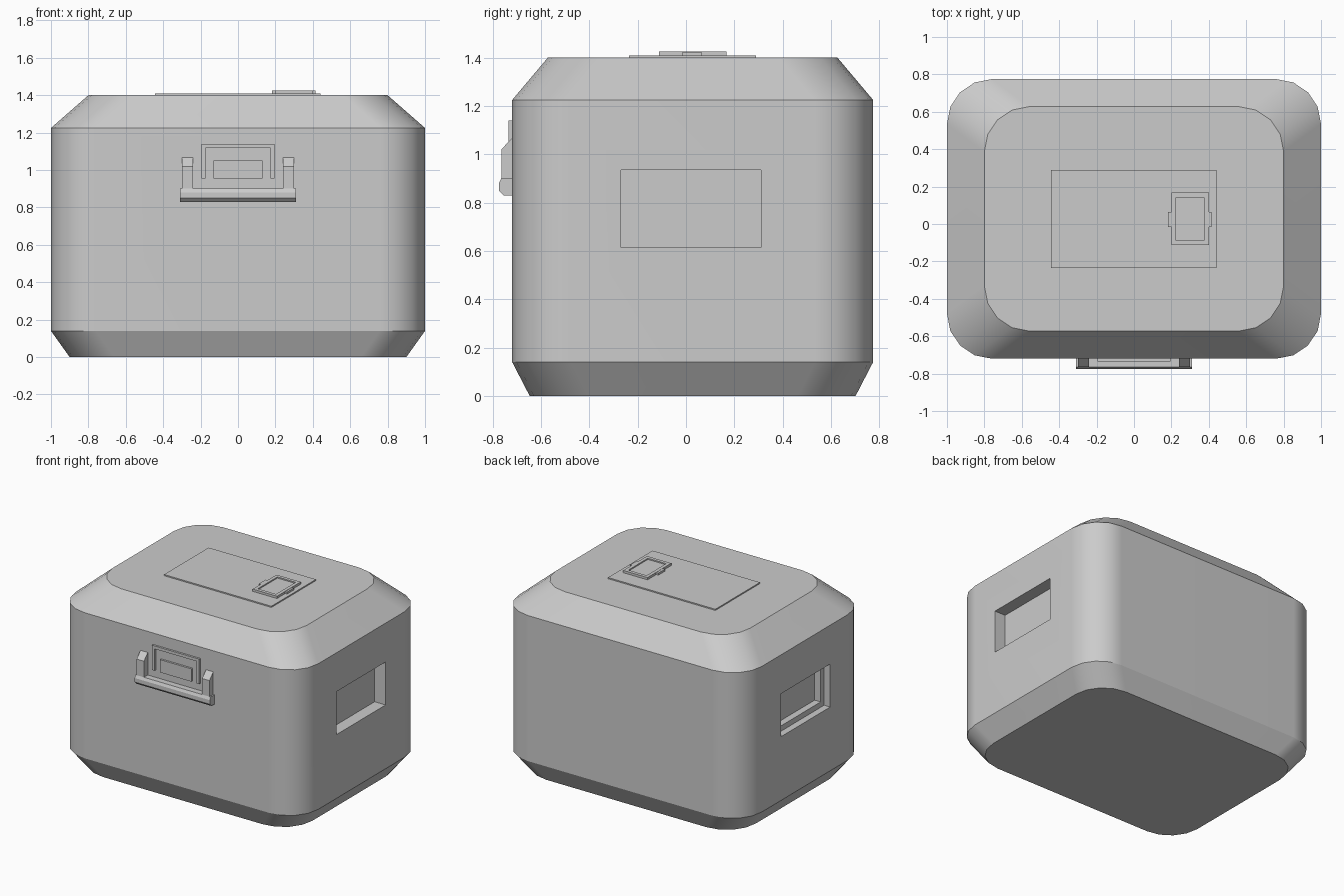
import bpy, bmesh, math

cube = bpy.data.objects.get("Cube")
if cube:
    bpy.data.objects.remove(cube, do_unlink=True)

grey = bpy.data.materials.new("light_grey")
grey.use_nodes = True
grey.diffuse_color = (0.6, 0.6, 0.6, 1)
grey.node_tree.nodes["Principled BSDF"].inputs["Base Color"].default_value = (0.6, 0.6, 0.6, 1)

MID_Y = 0.0275   # centre of the shell, which sits behind the front latch


def make(name, bm):
    """Turn a bmesh into a grey object."""
    bmesh.ops.recalc_face_normals(bm, faces=bm.faces)
    mesh = bpy.data.meshes.new(name)
    bm.to_mesh(mesh)
    bm.free()
    mesh.materials.append(grey)
    obj = bpy.data.objects.new(name, mesh)
    bpy.context.collection.objects.link(obj)
    return obj


def box(name, x, y, z):
    """Box from (low, high) ranges."""
    bm = bmesh.new()
    bmesh.ops.create_cube(bm, size=1)
    for v in bm.verts:
        v.co = [(lo + hi) / 2 + c * (hi - lo) for c, (lo, hi) in zip(v.co, (x, y, z))]
    return make(name, bm)


def extrude(name, points, axis, lo, hi):
    """Extrude a 2D outline along x (outline in y, z) or y (outline in x, z)."""
    bm = bmesh.new()
    rings = []
    for d in (lo, hi):
        rings.append([bm.verts.new((d, a, b) if axis == "x" else (a, d, b)) for a, b in points])
    bridge(bm, rings)
    return make(name, bm)


def bridge(bm, rings):
    """Skin a stack of rings and cap both ends."""
    n = len(rings[0])
    for low, high in zip(rings, rings[1:]):
        for i in range(n):
            j = (i + 1) % n
            bm.faces.new((low[i], low[j], high[j], high[i]))
    bm.faces.new(rings[0])
    bm.faces.new(rings[-1])


def rounded_ring(bm, hx, hy, z, r=0.24, steps=4):
    """Rectangle with round corners at height z."""
    ring = []
    for q, (sx, sy) in enumerate(((1, 1), (-1, 1), (-1, -1), (1, -1))):
        for i in range(steps + 1):
            a = math.pi / 2 * (q + i / steps)
            ring.append(bm.verts.new((sx * (hx - r) + r * math.cos(a),
                                      MID_Y + sy * (hy - r) + r * math.sin(a), z)))
    return ring


def cut(target, name, x, y, z):
    """Cut a box-shaped pocket out of the target."""
    cutter = box(name, x, y, z)
    cutter.hide_render = True
    mod = target.modifiers.new("pocket", "BOOLEAN")
    mod.operation = "DIFFERENCE"
    mod.solver = "EXACT"
    mod.object = cutter
    bpy.context.view_layer.objects.active = target
    bpy.ops.object.modifier_apply(modifier=mod.name)
    bpy.data.objects.remove(cutter, do_unlink=True)


def arch(name, half, top, width, front, back):
    """Inverted U frame on the front panel."""
    low, inner = 0.955, half - width
    extrude(name, [(-half, low), (-half, top), (half, top), (half, low), (inner, low),
                   (inner, top - width), (-inner, top - width), (-inner, low)], "y", front, back)


# Shell with sloped lid and base
bm = bmesh.new()
bridge(bm, [rounded_ring(bm, *s) for s in (
    (0.9, 0.675, 0), (1, 0.7475, 0.14), (1, 0.7475, 1.225), (0.8, 0.6, 1.4))])
shell = make("shell", bm)

# Latch recess and side grips
cut(shell, "latch_recess", (-0.33, 0.33), (-0.675, -0.9), (0.79, 1.145))
cut(shell, "left_grip", (0.91, 1.2), (-0.27, 0.31), (0.615, 0.935))
cut(shell, "right_grip", (-1.2, -0.95), (-0.27, 0.31), (0.615, 0.935))
cut(shell, "right_grip_pocket", (-1.2, -0.9), (-0.23, 0.27), (0.655, 0.895))

bpy.ops.object.select_all(action="DESELECT")
shell.select_set(True)
bpy.context.view_layer.objects.active = shell
bpy.ops.object.shade_smooth_by_angle(angle=math.radians(25))
weighted = shell.modifiers.new("even_shading", "WEIGHTED_NORMAL")
weighted.keep_sharp = True

# Front latch: crossbar, two arms, nested centre bracket
extrude("latch_crossbar", [(-0.68, 0.83), (-0.755, 0.83), (-0.775, 0.85), (-0.775, 0.88),
                           (-0.765, 0.9), (-0.68, 0.9)], "x", -0.31, 0.31)
for side, s in (("left", 1), ("right", -1)):
    extrude(side + "_latch_arm", [(-0.67, 0.895), (-0.765, 0.895), (-0.765, 1.02),
                                  (-0.69, 1.1), (-0.67, 1.1)], "x", s * 0.24, s * 0.3)
arch("latch_outer_bracket", 0.195, 1.14, 0.022, -0.735, -0.67)
arch("latch_inner_bracket", 0.152, 1.09, 0.02, -0.72, -0.67)
box("latch_catch", (-0.13, 0.13), (-0.735, -0.67), (0.955, 1.05))

# Lid plate and its small clasp
box("lid_plate", (-0.445, 0.44), (-0.235, 0.29), (1.39, 1.409))
clasp = box("lid_clasp", (0.2, 0.4), (-0.112, 0.168), (1.405, 1.426))
cut(clasp, "clasp_pocket", (0.225, 0.375), (-0.087, 0.143), (1.417, 1.5))
for side, lo in (("left", 0.395), ("right", 0.183)):
    box(side + "_clasp_tab", (lo, lo + 0.02), (-0.015, 0.065), (1.405, 1.424))
